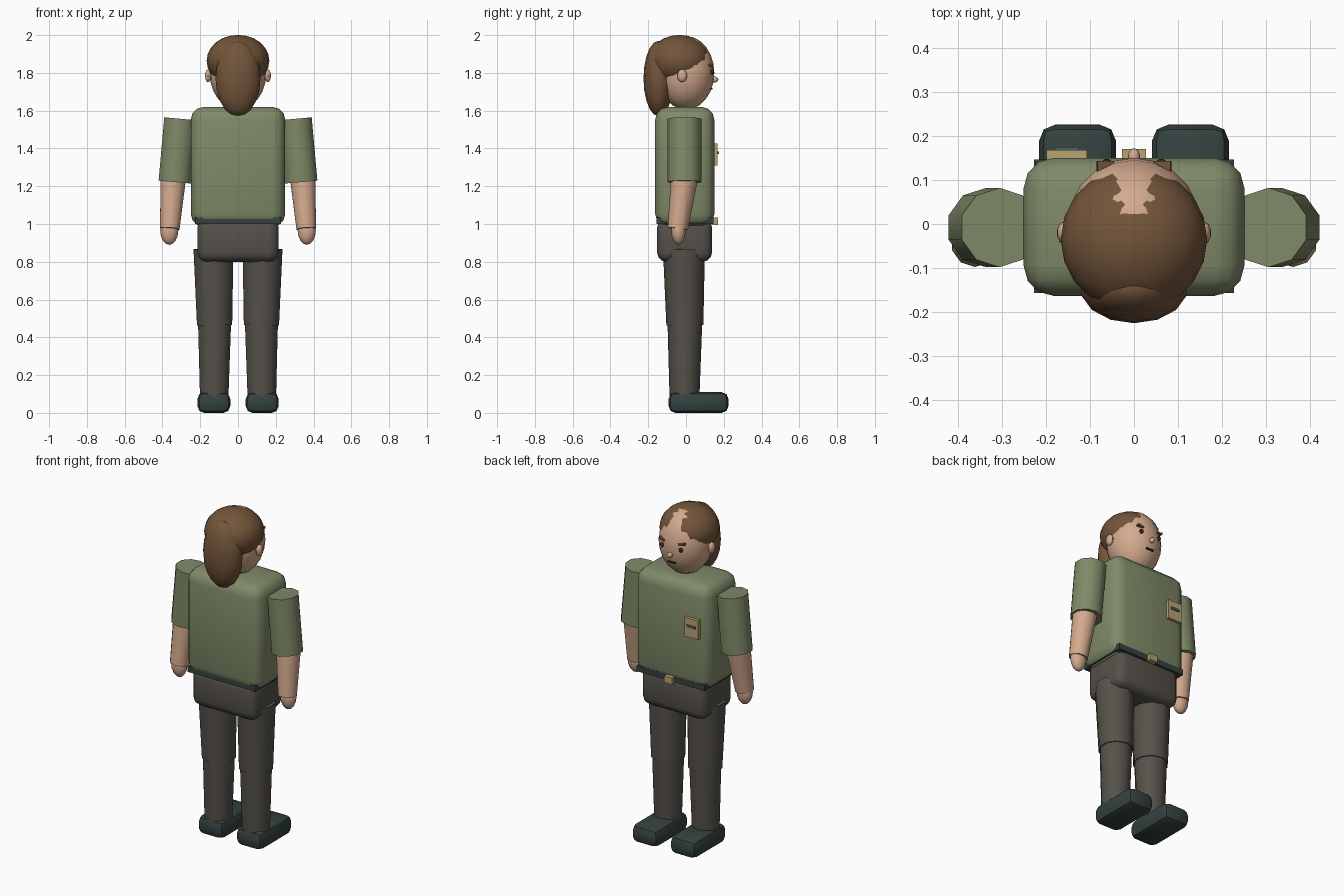
import bpy, bmesh, math
from mathutils import Vector, Matrix

if "Cube" in bpy.data.objects:
    bpy.data.objects.remove(bpy.data.objects["Cube"])


def mat(name, hexcol):
    m = bpy.data.materials.new(name)
    rgb = [int(hexcol[i:i + 2], 16) / 255 for i in (0, 2, 4)]
    m.diffuse_color = [((c + 0.055) / 1.055) ** 2.4 for c in rgb] + [1]
    m.use_nodes = True
    m.node_tree.nodes["Principled BSDF"].inputs["Base Color"].default_value = m.diffuse_color
    return m


GREEN = mat("shirt_green", "7F8A68")
SKIN = mat("skin", "D4AA8E")
HAIR = mat("hair_brown", "73553A")
PANTS = mat("trouser_grey", "55514A")
DARK = mat("dark_leather", "34423F")
TAN = mat("tan", "B9A272")
BLACK = mat("dark_features", "2A2622")
TEAL = mat("stripe_teal", "4A6662")


def finish(name, bm, material, angle=None):
    me = bpy.data.meshes.new(name)
    bm.to_mesh(me)
    bm.free()
    ob = bpy.data.objects.new(name, me)
    bpy.context.collection.objects.link(ob)
    me.materials.append(material)
    if angle:
        bpy.ops.object.select_all(action='DESELECT')
        ob.select_set(True)
        bpy.context.view_layer.objects.active = ob
        bpy.ops.object.shade_smooth_by_angle(angle=math.radians(angle))
    return ob


def box(name, lo, hi, material, bevel=0, segs=2, roll=0):
    lo, hi = Vector(lo), Vector(hi)
    bm = bmesh.new()
    m = Matrix.Translation((lo + hi) / 2) @ Matrix.Rotation(roll, 4, 'Y') @ Matrix.Diagonal((*(hi - lo), 1))
    bmesh.ops.create_cube(bm, size=1, matrix=m)
    if bevel:
        bmesh.ops.bevel(bm, geom=bm.edges[:], offset=bevel, segments=segs, profile=0.5, affect='EDGES')
    return finish(name, bm, material, 40 if bevel else None)


def ball(name, centre, radii, material, u=20, v=12):
    bm = bmesh.new()
    m = Matrix.Translation(centre) @ Matrix.Diagonal((*radii, 1))
    bmesh.ops.create_uvsphere(bm, u_segments=u, v_segments=v, radius=1, matrix=m)
    return finish(name, bm, material, 50)


def limb(name, a, b, ra, rb, material, sides=10):
    a, b = Vector(a), Vector(b)
    d = a - b
    q = Vector((0, 0, 1)).rotation_difference(d.normalized()).to_matrix().to_4x4()
    bm = bmesh.new()
    bmesh.ops.create_cone(bm, cap_ends=True, segments=sides, radius1=rb, radius2=ra,
                          depth=d.length, matrix=Matrix.Translation((a + b) / 2) @ q)
    return finish(name, bm, material, 40)


# Torso, belt, hips
box("shirt_torso", (-0.25, -0.163, 0.985), (0.25, 0.15, 1.62), GREEN, 0.068, 3)
box("belt", (-0.227, -0.156, 1.0), (0.227, 0.146, 1.035), DARK)
box("belt_buckle", (-0.027, 0.14, 0.995), (0.027, 0.17, 1.035), TAN)
box("hips", (-0.215, -0.153, 0.80), (0.215, 0.138, 1.03), PANTS, 0.05, 3)

# Chest badge with plain stripe
box("chest_badge", (-0.198, 0.14, 1.31), (-0.107, 0.168, 1.425), TAN)
box("badge_stripe", (-0.18, 0.16, 1.37), (-0.125, 0.174, 1.385), TEAL)

# Head, hair
ball("head", (0, 0, 1.80), (0.15, 0.15, 0.195), SKIN)
ball("hair_cap", (0, -0.035, 1.865), (0.166, 0.165, 0.136), HAIR)
ball("hair_back", (0, -0.145, 1.77), (0.122, 0.08, 0.20), HAIR, 14, 10)

# Face
ball("nose", (0, 0.152, 1.765), (0.014, 0.02, 0.016), SKIN, 10, 6)
box("mouth", (-0.024, 0.12, 1.711), (0.024, 0.141, 1.719), BLACK)

# Mirrored pairs
for side, s in (("left", -1), ("right", 1)):
    ball(side + "_ear", (0.158 * s, -0.02, 1.785), (0.017, 0.026, 0.034), SKIN, 10, 8)
    ball(side + "_eye", (0.062 * s, 0.138, 1.805), (0.012, 0.01, 0.013), BLACK, 10, 6)
    box(side + "_eyebrow", (s * 0.065 - 0.019, 0.12, 1.833), (s * 0.065 + 0.019, 0.143, 1.844),
        HAIR, roll=-0.2 * s)
    limb(side + "_sleeve", (0.305 * s, -0.008, 1.557), (0.335 * s, -0.008, 1.222), 0.09, 0.09, GREEN)
    limb(side + "_forearm", (0.342 * s, -0.006, 1.26), (0.361 * s, -0.044, 0.975), 0.072, 0.054, SKIN)
    ball(side + "_hand", (0.364 * s, -0.04, 0.965), (0.048, 0.038, 0.075), SKIN, 12, 8)
    limb(side + "_thigh", (0.13 * s, -0.011, 0.868), (0.124 * s, -0.006, 0.465), 0.111, 0.098, PANTS)
    limb(side + "_shin", (0.124 * s, -0.006, 0.48), (0.126 * s, -0.008, 0.08), 0.092, 0.079, PANTS)
    x = 0.128 * s
    box(side + "_shoe", (x - 0.087, -0.092, 0), (x + 0.087, 0.225, 0.11), DARK, 0.036, 2)
